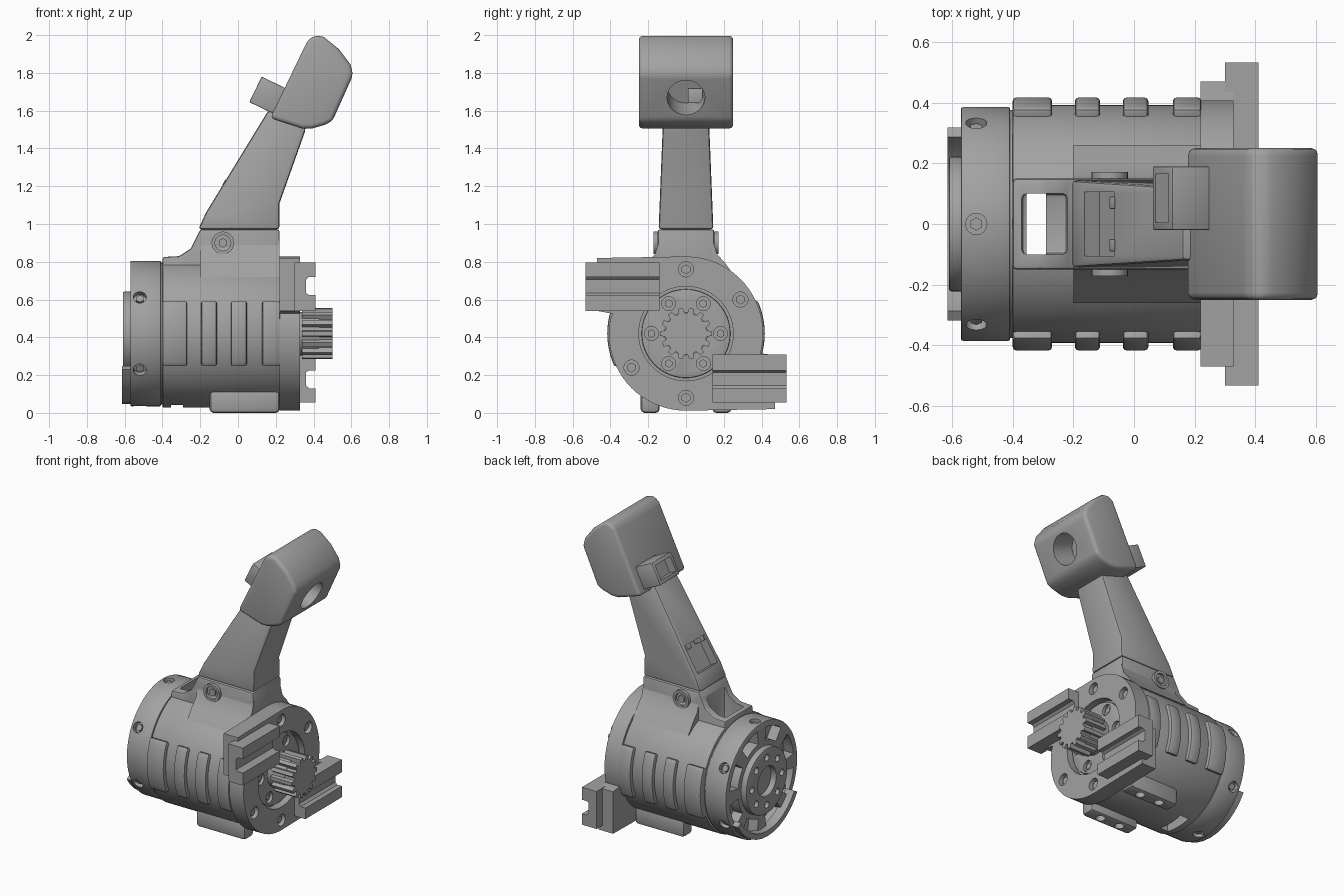
import bpy, bmesh, math
from mathutils import Vector, Matrix

old = bpy.data.objects.get("Cube")
if old:
    bpy.data.objects.remove(old, do_unlink=True)

grey = bpy.data.materials.new("plain_grey")
grey.use_nodes = True
tone = (0.36, 0.36, 0.36, 1)
grey.diffuse_color = tone
grey.node_tree.nodes["Principled BSDF"].inputs["Base Color"].default_value = tone

CZ = 0.42  # height of the main axis
XAXIS = Matrix.Rotation(math.pi / 2, 4, 'Y')


def finish(name, bm, bevel=0, segments=2):
    bmesh.ops.recalc_face_normals(bm, faces=bm.faces)
    mesh = bpy.data.meshes.new(name)
    bm.to_mesh(mesh)
    bm.free()
    ob = bpy.data.objects.new(name, mesh)
    bpy.context.collection.objects.link(ob)
    mesh.materials.append(grey)
    if bevel:
        mod = ob.modifiers.new("bevel", 'BEVEL')
        mod.width, mod.segments, mod.limit_method = bevel, segments, 'ANGLE'
        apply(ob, mod)
    return ob


def apply(ob, mod):
    with bpy.context.temp_override(object=ob, active_object=ob, selected_objects=[ob]):
        bpy.ops.object.modifier_apply(modifier=mod.name)


def cut(ob, cutters):
    for c in cutters:
        c.hide_render = True
        mod = ob.modifiers.new("cut", 'BOOLEAN')
        mod.operation, mod.object, mod.solver = 'DIFFERENCE', c, 'EXACT'
        apply(ob, mod)


def drop(cutters):
    for c in cutters:
        bpy.data.objects.remove(c, do_unlink=True)


def box(name, x, y, z, bevel=0, turn=None):
    bm = bmesh.new()
    lo, hi = Vector((x[0], y[0], z[0])), Vector((x[1], y[1], z[1]))
    bmesh.ops.create_cube(bm, size=1)
    bmesh.ops.scale(bm, vec=hi - lo, verts=bm.verts)
    bmesh.ops.translate(bm, vec=(lo + hi) / 2, verts=bm.verts)
    if turn:
        bm.transform(turn)
    return finish(name, bm, bevel)


def rod(name, a, b, r, sides=24, bevel=0):
    a, b = Vector(a), Vector(b)
    bm = bmesh.new()
    spin = (b - a).to_track_quat('Z', 'Y').to_matrix().to_4x4()
    bmesh.ops.create_cone(bm, cap_ends=True, segments=sides, radius1=r, radius2=r,
                          depth=(b - a).length, matrix=Matrix.Translation((a + b) / 2) @ spin)
    return finish(name, bm, bevel)


def disc(name, r, x0, x1, bevel=0, at=(0, 0), sides=64):
    y, z = at[0], CZ + at[1]
    return rod(name, (x0, y, z), (x1, y, z), r, sides, bevel)


def prism(name, pts, lo, hi, axis, bevel=0, segments=2, taper=None):
    """Extrude an outline: axis y takes (x, z) points, axis x takes (y, z) points."""
    place = (lambda p, t: (p[0], t, p[1])) if axis == 'y' else (lambda p, t: (t, p[0], p[1]))
    bm = bmesh.new()
    f = bm.faces.new([bm.verts.new(place(p, lo)) for p in pts])
    ext = bmesh.ops.extrude_face_region(bm, geom=[f])["geom"]
    move = Vector(place((0, 0), hi - lo))
    bmesh.ops.translate(bm, vec=move, verts=[v for v in ext if isinstance(v, bmesh.types.BMVert)])
    if taper:
        for v in bm.verts:
            v.co.y *= taper(v.co.z)
    return finish(name, bm, bevel, segments)


def polar(r, deg):
    a = math.radians(deg)
    return r * math.cos(a), r * math.sin(a)


def arc(r, a0, a1, n=12):
    return [(p[0], CZ + p[1]) for p in (polar(r, a0 + (a1 - a0) * i / n) for i in range(n + 1))]


# Main housing, saddle under the arm and the opening through both
housing = disc("housing", 0.392, -0.4, 0.225, 0.006)
saddle = prism("arm_saddle", [(-0.4, 0.6), (-0.4, 0.825), (-0.31, 0.83), (-0.25, 0.87), (-0.22, 0.93),
                              (-0.2, 0.972), (0.22, 0.972), (0.22, 0.6)], -0.15, 0.15, 'y', 0.012)
openings = [box("opening_top", (-0.37, -0.22), (-0.1, 0.1), (0.62, 1.2), 0.015),
            box("opening_through", (-0.355, -0.29), (-0.1, 0.1), (-0.1, 1.1))]
cut(housing, openings)
cut(saddle, openings)
drop(openings)
for s in (-1, 1):
    # Flared foot of the saddle, side screw, grip ribs and feet
    prism("saddle_fillet", [(s * 0.14, 0.92), (s * 0.165, 0.84), (s * 0.21, 0.79), (s * 0.26, 0.72),
                            (s * 0.1, 0.7)], -0.2, 0.22, 'x')
    boss = rod("screw_boss", (-0.08, s * 0.12, 0.9), (-0.08, s * 0.172, 0.9), 0.06)
    socket = [rod("socket", (-0.08, s * 0.155, 0.9), (-0.08, s * 0.2, 0.9), 0.042)]
    cut(boss, socket)
    drop(socket)
    rod("side_screw", (-0.08, s * 0.14, 0.9), (-0.08, s * 0.165, 0.9), 0.025, 6)
    mid = 90 - s * 90
    rib_outline = arc(0.417, mid - 25, mid + 25) + arc(0.35, mid + 25, mid - 25)
    for x0, x1 in ((-0.4, -0.27), (-0.195, -0.112), (-0.037, 0.047), (0.128, 0.222)):
        prism("grip_rib", rib_outline, x0, x1, 'x', 0.012)
    foot = box("foot", (-0.15, 0.22), sorted((s * 0.14, s * 0.24)), (0, 0.13), 0.02)
    holes = [rod("hole", (x, s * 0.19, -0.1), (x, s * 0.19, 0.05), 0.03) for x in (-0.04, 0.11)]
    cut(foot, holes)
    drop(holes)

# Rear cap with radial screw holes and pockets in its back face
disc("seam_ring", 0.375, -0.42, -0.39)
cap = disc("rear_cap", 0.385, -0.57, -0.408, 0.006)
holes = []
for k in range(6):
    y, z = polar(1, 30 + 60 * k)
    holes.append(rod("hole", (-0.52, y * 0.35, CZ + z * 0.35), (-0.52, y * 0.45, CZ + z * 0.45), 0.035, 16))
    rod("radial_screw", (-0.52, y * 0.33, CZ + z * 0.33), (-0.52, y * 0.37, CZ + z * 0.37), 0.022, 6)
for k in range(8):
    a0 = 45 * k + 8
    holes.append(prism("pocket", arc(0.345, a0, a0 + 29, 5) + arc(0.255, a0 + 29, a0, 5), -0.7, -0.5, 'x'))
cut(cap, holes)
drop(holes)
prism("lower_rear_lip", arc(0.372, 211, 329) + arc(0.335, 329, 211), -0.615, -0.55, 'x')
horn = disc("rear_horn", 0.222, -0.61, -0.55, 0.008)
holes = [disc("hole", 0.1, -0.7, -0.57, sides=32)]
holes += [disc("hole", 0.022, -0.7, -0.585, at=polar(0.16, 45 * k), sides=16) for k in range(8)]
cut(horn, holes)
drop(holes)

# Front flange: a disc with two opposite square corners
outline = (arc(0.408, -20, 90, 20) + [(-0.47, CZ + 0.4), (-0.47, 0.54), (-0.39, 0.525)]
           + arc(0.408, 170, 270, 20) + [(0.47, CZ - 0.4), (0.47, 0.305), (0.4, 0.315)])
flange = prism("front_flange", outline, 0.22, 0.328, 'x')
spots = [polar(0.34, a) for a in (90, 270, 32, 212)]
holes = [disc("recess", 0.25, 0.275, 0.5)]
holes += [disc("hole", 0.04, 0.295, 0.5, at=p, sides=20) for p in spots]
cut(flange, holes)
drop(holes)
for p in spots:
    disc("flange_screw", 0.026, 0.27, 0.312, at=p, sides=6)
plate = disc("hub_plate", 0.235, 0.25, 0.3, 0.006)
hub_spots = [polar(0.183, 60 * k) for k in range(6)]
holes = [disc("hole", 0.037, 0.28, 0.5, at=p, sides=20) for p in hub_spots]
cut(plate, holes)
drop(holes)
for p in hub_spots:
    disc("hub_screw", 0.022, 0.26, 0.29, at=p, sides=6)

# Pinion
disc("pinion_hub", 0.115, 0.27, 0.43, sides=32)
teeth = []
for k in range(14):
    for r, d in ((0.11, -9), (0.137, -5), (0.137, 5), (0.11, 9)):
        y, z = polar(r, k * 360 / 14 + d)
        teeth.append((y, CZ + z))
prism("pinion_teeth", teeth, 0.34, 0.5, 'x')

# Two grooved jaw rails, the second turned half a circle about the axis
rail = [(0.3, 0.54), (0.41, 0.54), (0.41, 0.625), (0.375, 0.625), (0.36, 0.635), (0.36, 0.705),
        (0.375, 0.72), (0.41, 0.72), (0.41, 0.795), (0.3, 0.795)]
prism("right_jaw_rail", rail, -0.533, -0.14, 'y')
prism("left_jaw_rail", [(x, 2 * CZ + 0.01 - z) for x, z in rail], 0.14, 0.533, 'y')

# Arm, narrowing upward, with a pocket in its sloping rear face
arm = prism("arm", [(-0.21, 0.972), (-0.17, 1.06), (0.16, 1.6), (0.36, 1.55), (0.355, 1.49), (0.22, 1.11),
                    (0.22, 0.972)], -1, 1, 'y', 0.015, taper=lambda z: 0.145 - 0.04 * (z - 0.97))
tilt = Matrix.Translation((-0.1, 0, 1.16)) @ Matrix.Rotation(math.radians(31), 4, 'Y')
pocket = [box("pocket", (-0.03, 0.05), (-0.105, 0.105), (-0.11, 0.08), 0, tilt)]
cut(arm, pocket)
drop(pocket)
for y in (-0.07, 0.07):
    box("pocket_stud", (-0.01, 0.06), (y - 0.02, y + 0.02), (0.05, 0.085), 0.004, tilt)

# Camera head with a round lens well, and the socket behind it
head = prism("camera_head", [(0.17, 1.56), (0.37, 1.975), (0.41, 2.0), (0.455, 1.99), (0.535, 1.925), (0.595, 1.845),
                             (0.61, 1.79), (0.5, 1.545), (0.46, 1.525), (0.39, 1.505), (0.34, 1.505)],
             -0.25, 0.25, 'y', 0.035, 3)
face, out = Vector((0.553, 0, 1.67)), Vector((0.92, 0, -0.39))
well = [rod("well", face - out * 0.16, face + out * 0.1, 0.1, 40)]
cut(head, well)
drop(well)
box("lens_block", (0.36, 0.44), (0.01, 0.09), (1.64, 1.72), 0.005)
tilt = Matrix.Translation((0.16, 0.085, 1.68)) @ Matrix.Rotation(math.radians(26), 4, 'Y')
plug = box("cable_socket", (-0.075, 0.1), (-0.105, 0.105), (-0.075, 0.075), 0.006, tilt)
inner = [box("inner", (-0.2, -0.02), (-0.08, 0.08), (-0.05, 0.05), 0, tilt)]
cut(plug, inner)
drop(inner)

# Smooth round surfaces, keep edges crisp
bpy.ops.object.select_all(action='DESELECT')
for ob in bpy.context.scene.objects:
    if ob.type == 'MESH' and grey.name in ob.data.materials:
        ob.select_set(True)
        bpy.context.view_layer.objects.active = ob
bpy.ops.object.shade_smooth_by_angle(angle=math.radians(30))
